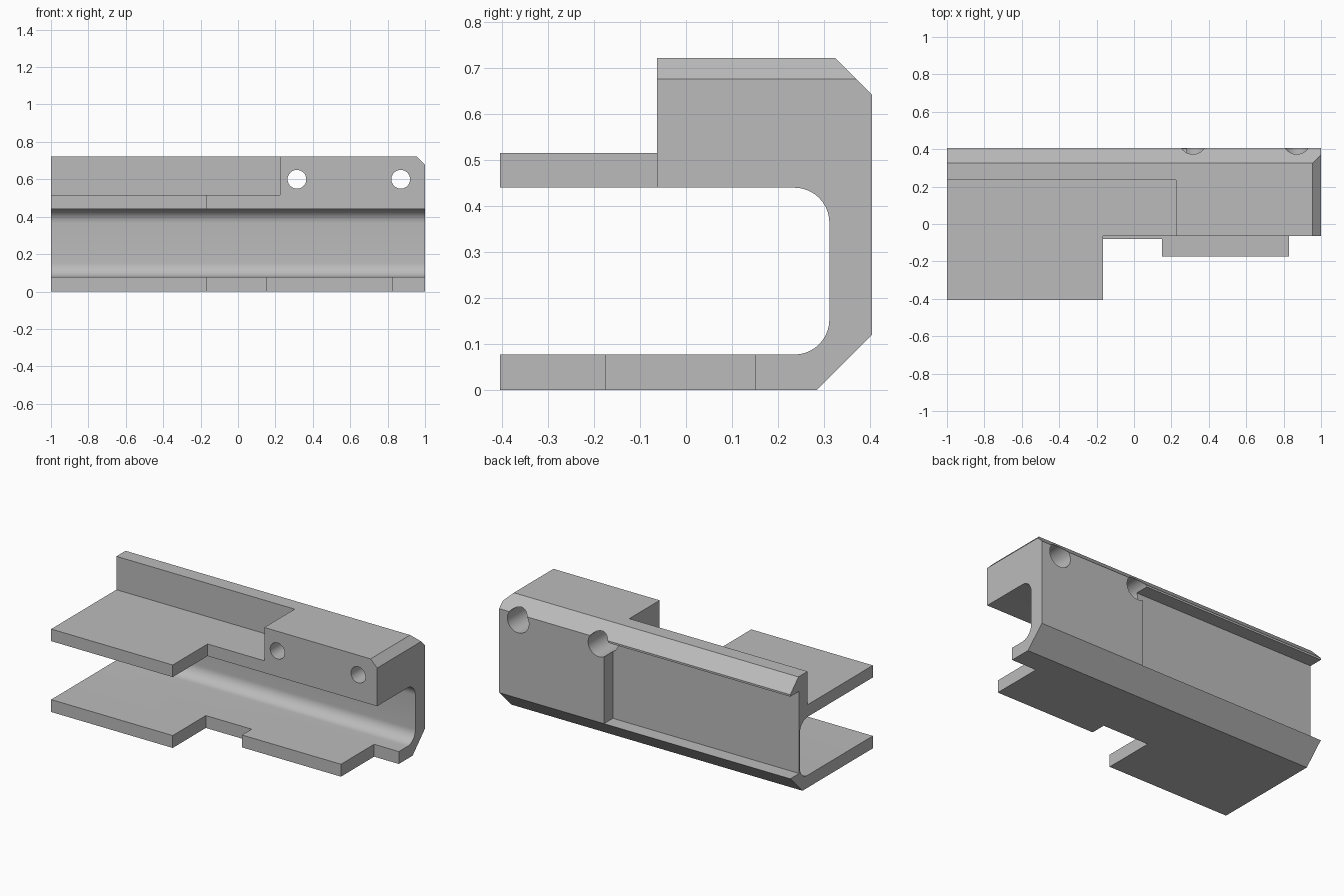
import bpy, bmesh, math
from mathutils import Vector

cube = bpy.data.objects.get("Cube")
if cube:
    bpy.data.objects.remove(cube, do_unlink=True)

grey = bpy.data.materials.new("plain_grey")
grey.use_nodes = True
COLOUR = (0.5, 0.5, 0.5, 1)
grey.diffuse_color = COLOUR
grey.node_tree.nodes["Principled BSDF"].inputs["Base Color"].default_value = COLOUR


def prism(name, points, direction):
    """Extrude a flat outline along a direction into a closed solid."""
    bm = bmesh.new()
    face = bm.faces.new([bm.verts.new(p) for p in points])
    result = bmesh.ops.extrude_face_region(bm, geom=[face], use_keep_orig=True)
    moved = [v for v in result["geom"] if isinstance(v, bmesh.types.BMVert)]
    bmesh.ops.translate(bm, verts=moved, vec=Vector(direction))
    bmesh.ops.recalc_face_normals(bm, faces=bm.faces)
    mesh = bpy.data.meshes.new(name)
    bm.to_mesh(mesh)
    bm.free()
    mesh.materials.append(grey)
    obj = bpy.data.objects.new(name, mesh)
    bpy.context.collection.objects.link(obj)
    return obj


def box(name, x0, x1, y0, y1, z0, z1):
    base = [(x0, y0, z0), (x1, y0, z0), (x1, y1, z0), (x0, y1, z0)]
    return prism(name, base, (0, 0, z1 - z0))


def bore(name, x, z, radius, y0, y1, sides=40):
    angles = [2 * math.pi * i / sides for i in range(sides)]
    ring = [(x + radius * math.cos(a), y0, z + radius * math.sin(a)) for a in angles]
    return prism(name, ring, (0, y1 - y0, 0))


# Channel section: chamfered outside, rounded slot open to the front
FRONT, BACK, TOP = -0.405, 0.405, 0.722
FLOOR, CEILING, SLOT_BACK, R = 0.077, 0.44, 0.312, 0.076


def arc(centre_z, start):
    angles = [start + math.pi / 2 * i / 10 for i in range(11)]
    return [(SLOT_BACK - R + R * math.cos(a), centre_z + R * math.sin(a)) for a in angles]


section = [(FRONT, 0), (0.285, 0), (BACK, 0.12), (BACK, 0.642), (0.325, TOP),
           (FRONT, TOP), (FRONT, CEILING)]
section += reversed(arc(CEILING - R, 0))
section += reversed(arc(FLOOR + R, -math.pi / 2))
section.append((FRONT, FLOOR))
bracket = prism("channel_bracket", [(-1, y, z) for y, z in section], (2, 0, 0))

# Cutters for the stepped plates, shelf, back recess and end bevel
cutters = [
    box("shelf_cut", -2, 0.225, -1, 0.235, 0.515, 1),
    box("block_front_cut", -0.165, 2, -1, -0.063, 0.25, 1),
    box("lower_middle_cut", -0.165, 0.15, -1, -0.08, -1, 0.2),
    box("lower_tab_cut", 0.1, 0.83, -1, -0.175, -1, 0.21),
    box("lower_end_cut", 0.83, 2, -1, 0.15, -1, 0.22),
    box("back_recess_cut", -2, 0.28, 0.318, 1, 0.12, 0.63),
    prism("end_bevel_cut", [(0.855, -1, TOP + 0.1), (1.1, -1, TOP + 0.1),
                            (1.1, -1, TOP - 0.145)], (0, 2, 0)),
]

# Screw holes with wide bores from the back
for side, x in (("right", 0.315), ("left", 0.87)):
    cutters.append(bore(side + "_hole_cut", x, 0.6, 0.05, -1, 1))
    cutters.append(bore(side + "_counterbore_cut", x, 0.6, 0.074, 0.16, 1))

bpy.context.view_layer.objects.active = bracket
for cutter in cutters:
    cutter.hide_render = True
    mod = bracket.modifiers.new(cutter.name, "BOOLEAN")
    mod.operation = "DIFFERENCE"
    mod.solver = "EXACT"
    mod.object = cutter
    bpy.ops.object.modifier_apply(modifier=mod.name)
    bpy.data.objects.remove(cutter, do_unlink=True)

# Smooth the rounded slot and bores, keep machined edges sharp
bpy.ops.object.select_all(action="DESELECT")
bracket.select_set(True)
bpy.ops.object.shade_smooth_by_angle(angle=math.radians(25))
